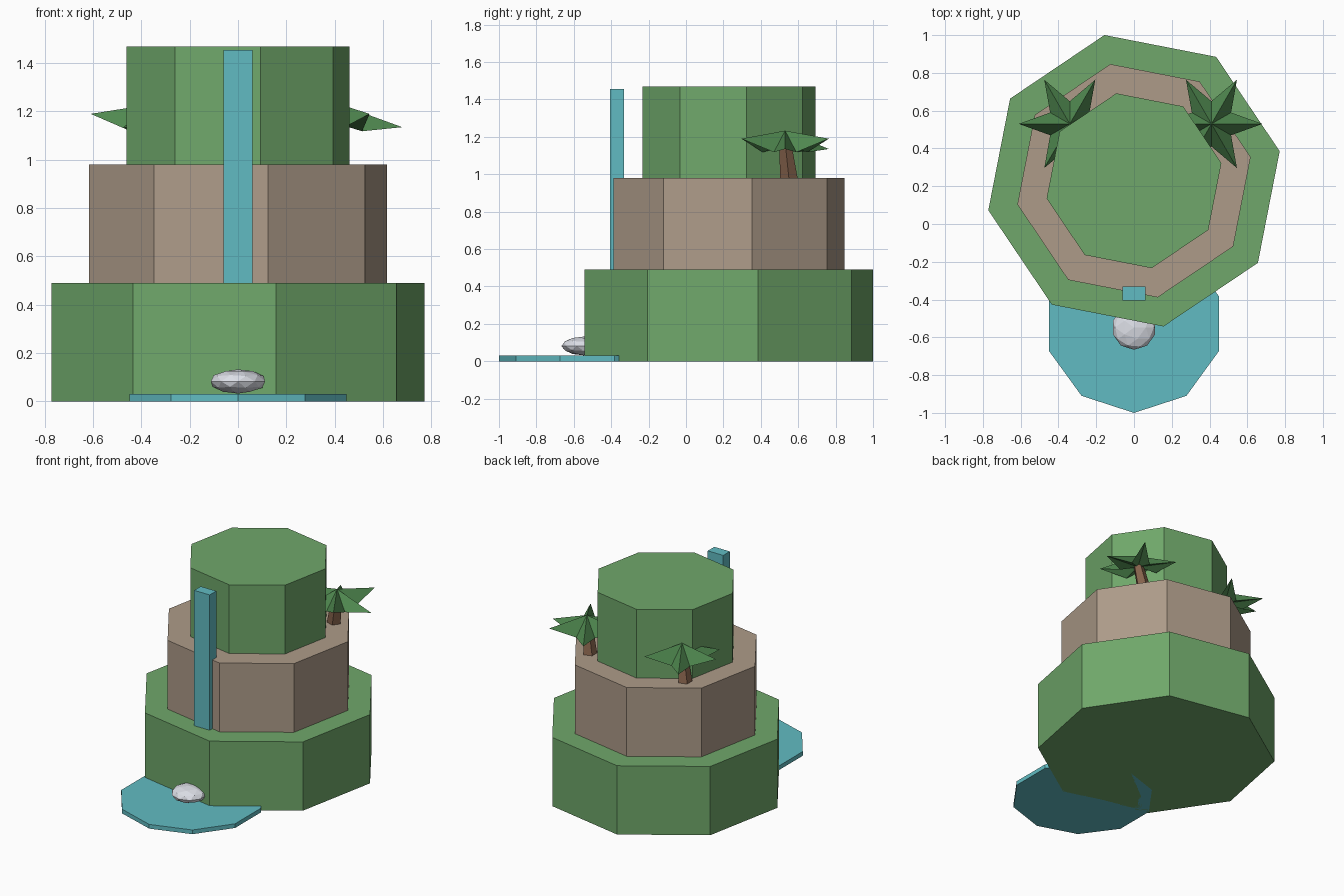
import bpy, bmesh, math
from mathutils import Vector, Matrix

if "Cube" in bpy.data.objects:
    bpy.data.objects.remove(bpy.data.objects["Cube"])


def material(name, rgb):
    m = bpy.data.materials.new(name)
    m.diffuse_color = (*rgb, 1)
    m.use_nodes = True
    m.node_tree.nodes["Principled BSDF"].inputs["Base Color"].default_value = m.diffuse_color
    return m


GRASS = material("grass", (0.16, 0.39, 0.145))
EARTH = material("earth", (0.42, 0.33, 0.25))
WATER = material("water", (0.12, 0.50, 0.54))
LEAF = material("leaf", (0.08, 0.25, 0.08))
BARK = material("bark", (0.23, 0.12, 0.07))
STONE = material("stone", (0.72, 0.74, 0.80))


def finish(name, bm, mat):
    bmesh.ops.recalc_face_normals(bm, faces=bm.faces)
    me = bpy.data.meshes.new(name)
    bm.to_mesh(me)
    bm.free()
    me.materials.append(mat)
    ob = bpy.data.objects.new(name, me)
    bpy.context.collection.objects.link(ob)
    return ob


def loft(name, mat, sides, rot, bottom, top, r0, r1):
    """Prism between two centres, with its own radius at each end."""
    bm = bmesh.new()
    rings = []
    for c, r in ((bottom, r0), (top, r1)):
        angles = [rot + math.tau * i / sides for i in range(sides)]
        rings.append([bm.verts.new(Vector(c) + Vector((r * math.cos(a), r * math.sin(a), 0)))
                      for a in angles])
    for ring in rings:
        bm.faces.new(ring)
    for i in range(sides):
        j = (i + 1) % sides
        bm.faces.new((rings[0][i], rings[0][j], rings[1][j], rings[1][i]))
    return finish(name, bm, mat)


# Three stacked octagonal terraces
CY, H = 0.229, 0.49
for i, (name, r, mat) in enumerate((("lower_terrace", 0.787, GRASS),
                                    ("middle_terrace", 0.63, EARTH),
                                    ("upper_terrace", 0.472, GRASS))):
    loft(name, mat, 8, 0.2, (0, CY, i * H), (0, CY, (i + 1) * H), r, r)

# Pool at the foot
loft("pool", WATER, 10, -math.pi / 2, (0, -0.528, 0), (0, -0.528, 0.03), 0.472, 0.472)

# Waterfall column
bm = bmesh.new()
bmesh.ops.create_cube(bm, size=1, matrix=Matrix.Translation((0, -0.369, 0.742))
                      @ Matrix.Diagonal((0.122, 0.074, 1.425, 1)))
finish("waterfall", bm, WATER)

# Flattened splash rock
bm = bmesh.new()
bmesh.ops.create_icosphere(bm, subdivisions=2, radius=1,
                           matrix=Matrix.Translation((0, -0.548, 0.082))
                           @ Matrix.Diagonal((0.118, 0.118, 0.05, 1)))
finish("splash_rock", bm, STONE)


def palm_crown(name, centre):
    """Six-pointed star: ridged fronds with alternating tip heights."""
    bm = bmesh.new()
    ring = []
    for i in range(12):
        a = math.tau * i / 12
        r, z = (0.12, 1.118) if i % 2 else (0.27, 1.19 if i % 4 else 1.135)
        ring.append(bm.verts.new((centre[0] + r * math.cos(a), centre[1] + r * math.sin(a), z)))
    for z in (1.233, 1.15):
        hub = bm.verts.new((*centre, z))
        for i in range(12):
            bm.faces.new((hub, ring[i], ring[(i + 1) % 12]))
    finish(name, bm, LEAF)


# Two leaning palms on the middle terrace
for side, x in (("left", -0.375), ("right", 0.375)):
    crown = (x + 0.035, 0.53)
    loft(side + "_palm_trunk", BARK, 5, 0, (x, 0.55, 0.98), (*crown, 1.17), 0.049, 0.034)
    palm_crown(side + "_palm_crown", crown)
